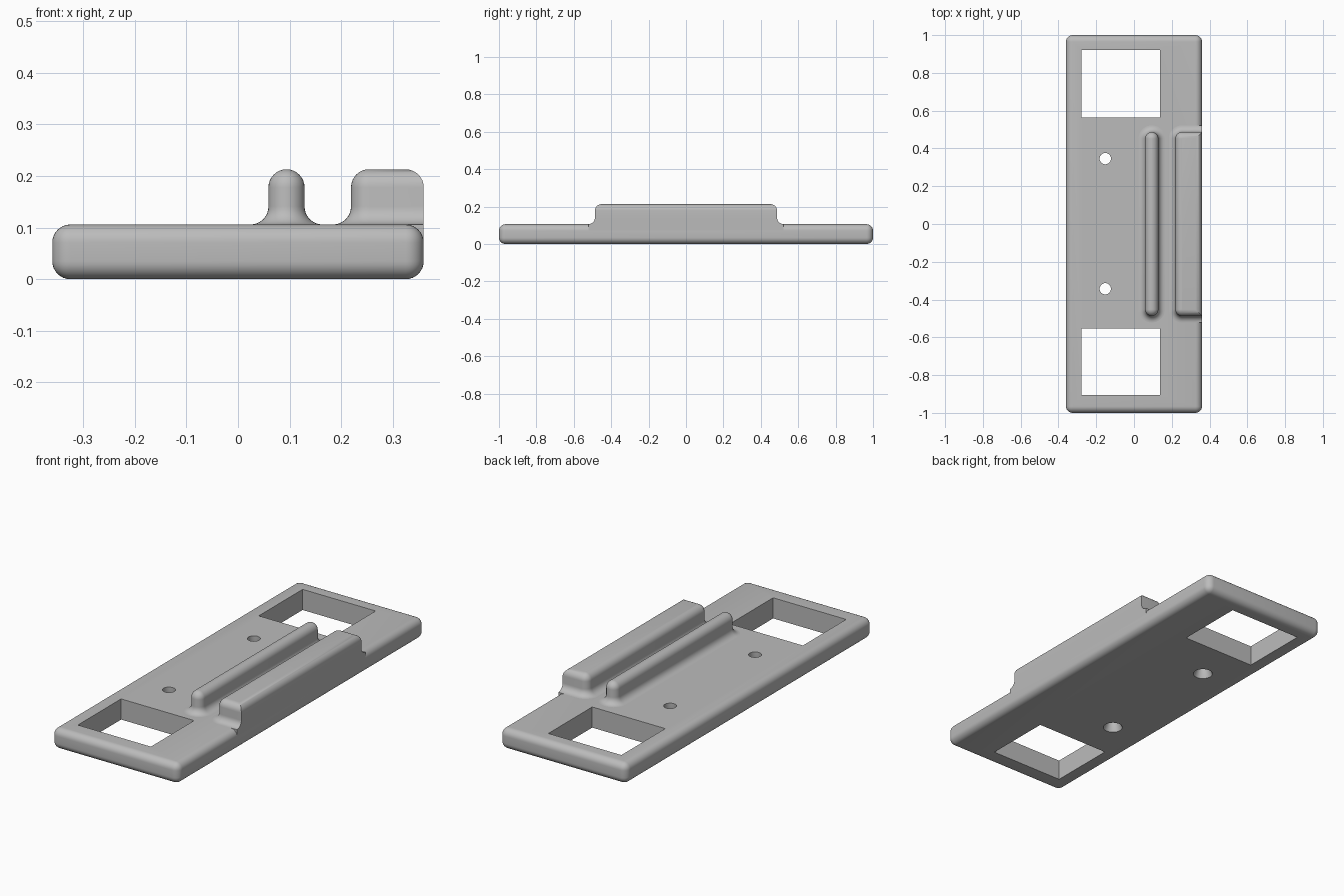
import bpy, bmesh, math

old = bpy.data.objects.get("Cube")
if old:
    bpy.data.objects.remove(old, do_unlink=True)

HALF_W, TOP, RIB_TOP, R = 0.36, 0.106, 0.213, 0.035
SEGS = 8

grey = bpy.data.materials.new("plain grey")
grey.use_nodes = True
grey.diffuse_color = (0.5, 0.5, 0.5, 1)
grey.node_tree.nodes["Principled BSDF"].inputs["Base Color"].default_value = (0.5, 0.5, 0.5, 1)


def make_object(name, bm):
    bmesh.ops.recalc_face_normals(bm, faces=bm.faces)
    mesh = bpy.data.meshes.new(name)
    bm.to_mesh(mesh)
    bm.free()
    mesh.materials.append(grey)
    obj = bpy.data.objects.new(name, mesh)
    bpy.context.collection.objects.link(obj)
    return obj


def select_only(obj):
    bpy.ops.object.select_all(action='DESELECT')
    obj.select_set(True)
    bpy.context.view_layer.objects.active = obj


def box(name, x0, x1, y0, y1, z0, z1, bevel=0):
    bm = bmesh.new()
    bmesh.ops.create_cube(bm, size=1)
    for v in bm.verts:
        v.co = ((x0 + x1) / 2 + v.co.x * (x1 - x0),
                (y0 + y1) / 2 + v.co.y * (y1 - y0),
                (z0 + z1) / 2 + v.co.z * (z1 - z0))
    if bevel:
        bmesh.ops.bevel(bm, geom=bm.edges[:], offset=bevel, segments=SEGS,
                        profile=0.5, affect='EDGES')
    return make_object(name, bm)


def loft(name, rings):
    """Skin a stack of equal-length point rings and cap both ends."""
    bm = bmesh.new()
    loops = [[bm.verts.new(p) for p in ring] for ring in rings]
    n = len(loops[0])
    for a, b in zip(loops, loops[1:]):
        for i in range(n):
            j = (i + 1) % n
            bm.faces.new((a[i], a[j], b[j], b[i]))
    bm.faces.new(loops[0][::-1])
    bm.faces.new(loops[-1])
    bmesh.ops.remove_doubles(bm, verts=bm.verts[:], dist=1e-5)
    return make_object(name, bm)


def rib_ring(x0, x1, half_y, d, z, flush):
    """Rounded rectangle grown by d; a flush right side never grows outward."""
    left, right, y = x0 - d, x1 + (min(d, 0) if flush else d), half_y + d
    pts = []
    for sx, sy, start in ((1, 1, 0), (-1, 1, 90), (-1, -1, 180), (1, -1, 270)):
        r = 0 if flush and sx > 0 else R + d
        cx = right - r if sx > 0 else left + r
        cy = sy * (y - r)
        for k in range(SEGS + 1):
            a = math.radians(start + 90 * k / SEGS)
            pts.append((cx + r * math.cos(a), cy + r * math.sin(a), z))
    return pts


def rib(name, x0, x1, flush=False):
    steps = [math.pi / 2 * k / SEGS for k in range(SEGS + 1)]
    # sunk foot, concave fillet, then convex top edge
    profile = [(R, TOP - R)]
    profile += [(R - R * math.sin(a), TOP + R - R * math.cos(a)) for a in steps]
    profile += [(max(R * math.cos(a) - R, 0.001 - R), RIB_TOP - R + R * math.sin(a))
                for a in steps]
    return loft(name, [rib_ring(x0, x1, 0.487, d, z, flush) for d, z in profile])


# Base plate and the cutters for its openings
plate = box("base_plate", -HALF_W, HALF_W, -1, 1, 0, TOP, R)
cutters = [box("window_cutter", -0.277, 0.138, y0, y1, -0.1, 0.2)
           for y0, y1 in ((0.564, 0.92), (-0.904, -0.553))]

# Screw holes, countersunk from below
for y in (0.346, -0.343):
    rings = [[(-0.152 + r * math.cos(math.tau * i / 32), y + r * math.sin(math.tau * i / 32), z)
              for i in range(32)]
             for r, z in ((0.055, -0.02), (0.03, 0.04), (0.03, 0.2))]
    cutters.append(loft("screw_hole_cutter", rings))

for cutter in cutters:
    cutter.hide_render = True
    mod = plate.modifiers.new("opening", 'BOOLEAN')
    mod.operation, mod.solver, mod.object = 'DIFFERENCE', 'EXACT', cutter
    select_only(plate)
    bpy.ops.object.modifier_apply(modifier=mod.name)
    bpy.data.objects.remove(cutter, do_unlink=True)

# Thin inner rail and wide outer rail, flush with the plate side
parts = [plate, rib("inner_rail", 0.059, 0.129), rib("outer_rail", 0.219, HALF_W, True)]

for part in parts:
    select_only(part)
    bpy.ops.object.shade_smooth_by_angle(angle=math.radians(35))
